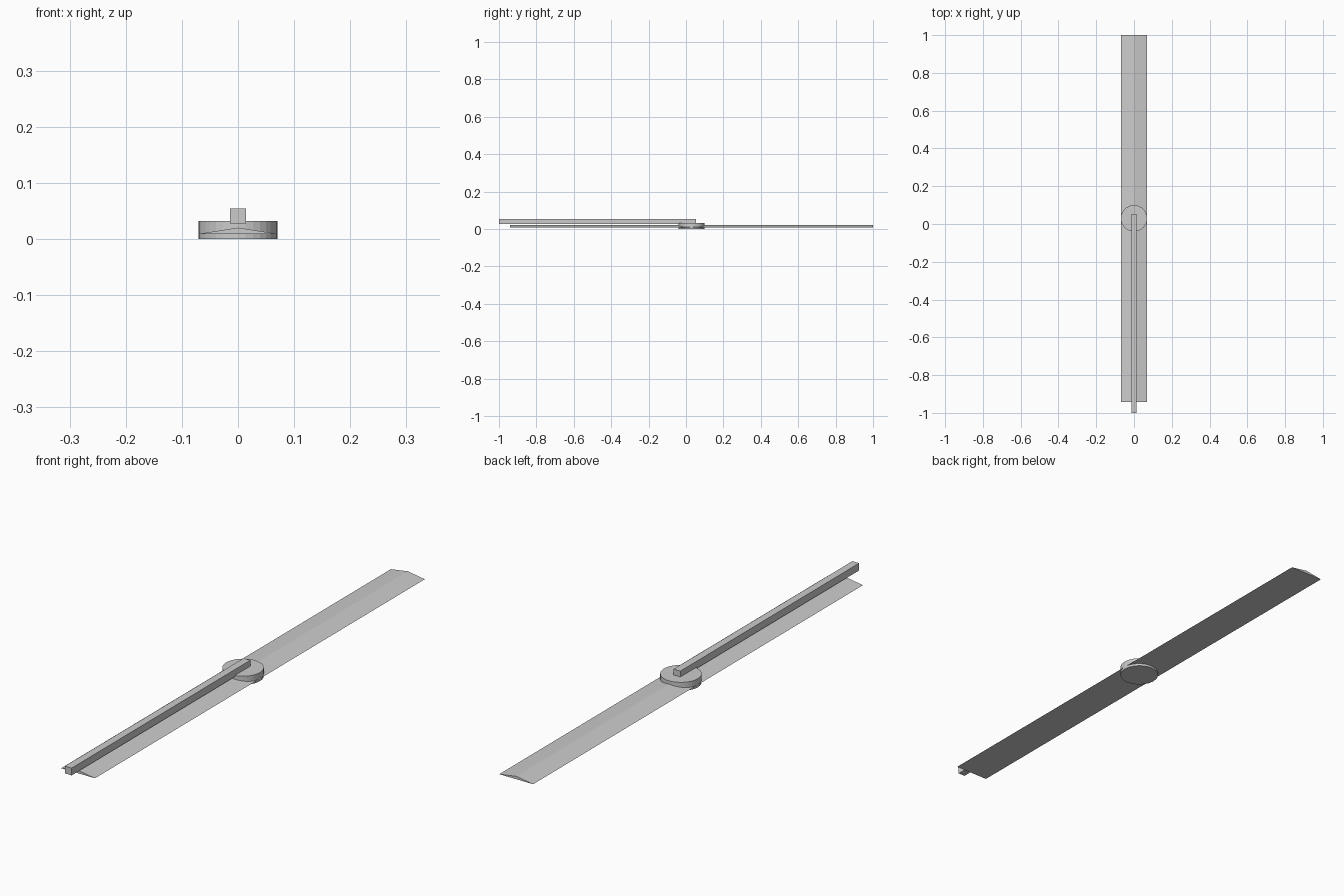
import bpy
import math

if "Cube" in bpy.data.objects:
    bpy.data.objects.remove(bpy.data.objects["Cube"])


def extrude_y(name, profile, y0, y1):
    """Extrude a closed (x, z) profile along y; profile runs counter-clockwise seen from -y."""
    n = len(profile)
    verts = [(x, y, z) for y in (y0, y1) for x, z in profile]
    faces = [tuple(range(n)), tuple(reversed(range(n, 2 * n)))]
    faces += [(i, i + n, (i + 1) % n + n, (i + 1) % n) for i in range(n)]
    mesh = bpy.data.meshes.new(name)
    mesh.from_pydata(verts, [], faces)
    obj = bpy.data.objects.new(name, mesh)
    bpy.context.collection.objects.link(obj)
    return obj


# Long flat blade with a shallow ridge
extrude_y("blade", [(-0.07, 0.009), (0.07, 0.009), (0, 0.02)], -0.942, 1.0)

# Square bar lying over one half of the blade
extrude_y("handle_bar", [(-0.014, 0.027), (0.014, 0.027), (0.014, 0.054), (-0.014, 0.054)], -1.0, 0.053)

# Round hub joining the bar and the blade
bpy.ops.mesh.primitive_cylinder_add(vertices=32, radius=0.07, depth=0.032, location=(0, 0.03, 0.016))
bpy.context.object.name = "hub"
